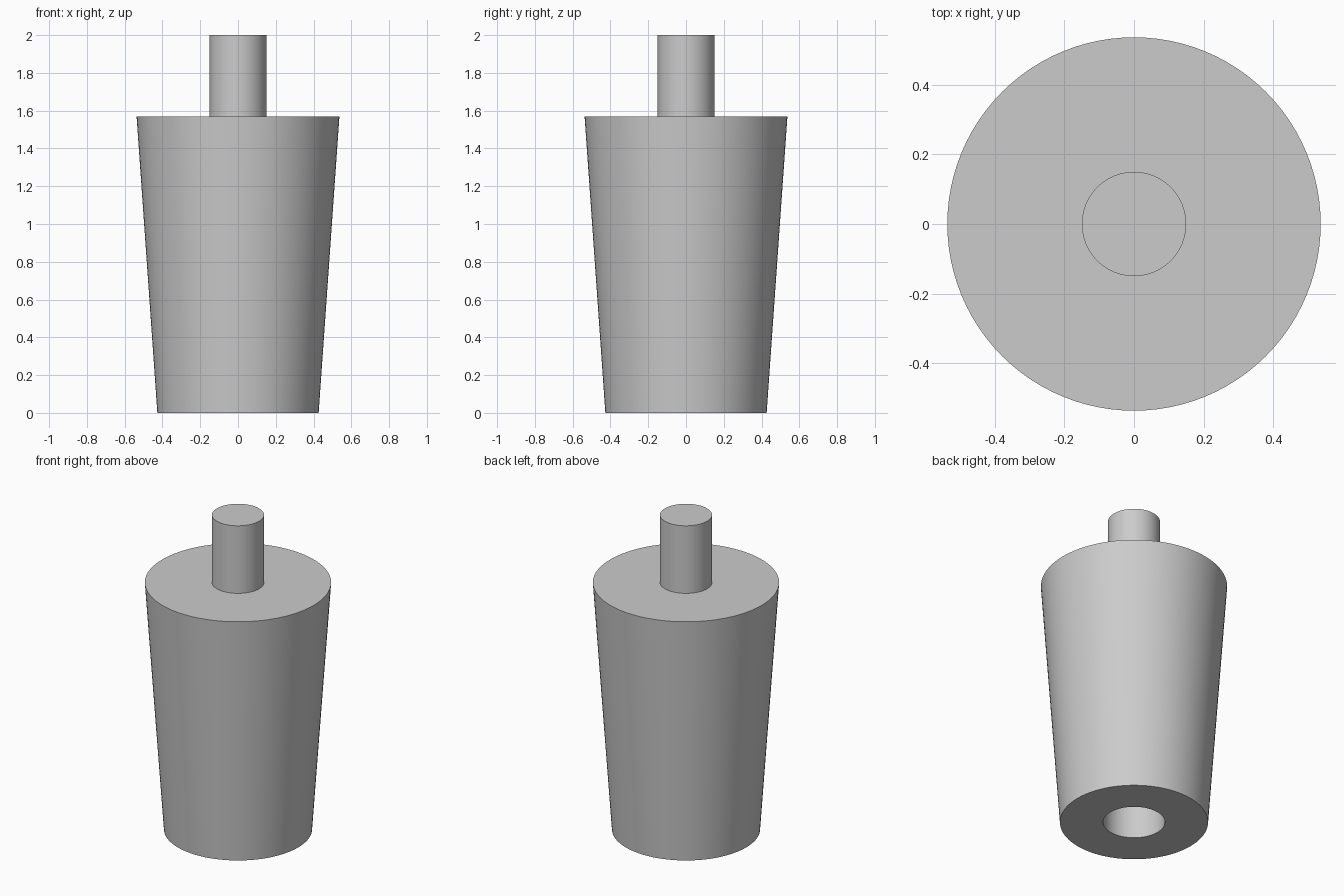
import bpy
import bmesh
from math import cos, sin, tau, radians

cube = bpy.data.objects.get("Cube")
if cube:
    bpy.data.objects.remove(cube, do_unlink=True)

SIDES = 96

# Single plain grey
grey = bpy.data.materials.new("plain grey")
grey.use_nodes = True
grey.diffuse_color = (0.6, 0.6, 0.6, 1)
grey.node_tree.nodes["Principled BSDF"].inputs["Base Color"].default_value = (0.6, 0.6, 0.6, 1)


def lathe(name, profile):
    """Turn a (radius, height) profile around z, capping both ends."""
    bm = bmesh.new()
    rings = [[bm.verts.new((r * cos(tau * i / SIDES), r * sin(tau * i / SIDES), z))
              for i in range(SIDES)] for r, z in profile]
    for low, high in zip(rings, rings[1:]):
        for i in range(SIDES):
            j = (i + 1) % SIDES
            bm.faces.new((low[i], low[j], high[j], high[i]))
    bm.faces.new(rings[0])
    bm.faces.new(rings[-1])
    bmesh.ops.recalc_face_normals(bm, faces=bm.faces)
    mesh = bpy.data.meshes.new(name)
    bm.to_mesh(mesh)
    bm.free()
    mesh.materials.append(grey)
    obj = bpy.data.objects.new(name, mesh)
    bpy.context.collection.objects.link(obj)
    bpy.ops.object.select_all(action="DESELECT")
    obj.select_set(True)
    bpy.context.view_layer.objects.active = obj
    bpy.ops.object.shade_smooth_by_angle(angle=radians(30))
    return obj


# Tapered body: blind socket underneath, outer wall, shoulder and top peg
lathe("tapered_body_with_peg", [
    (0.178, 0.45), (0.178, 0),
    (0.427, 0), (0.537, 1.57),
    (0.15, 1.57), (0.15, 2),
])
